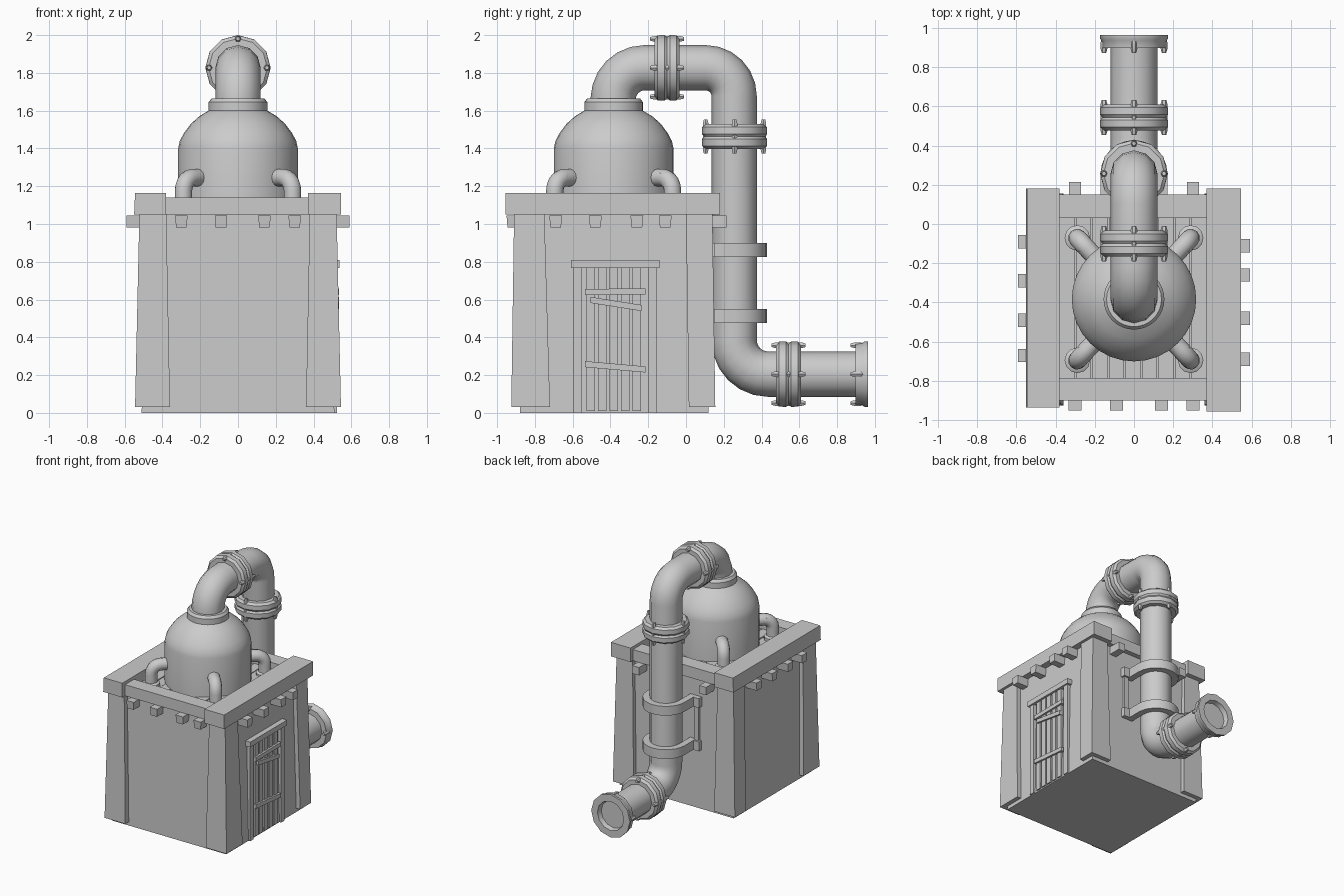
import bpy, bmesh, math, random
from mathutils import Vector as V

if "Cube" in bpy.data.objects:
    bpy.data.objects.remove(bpy.data.objects["Cube"])

random.seed(4)
grey = bpy.data.materials.new("plain_grey")
grey.diffuse_color = (0.6, 0.6, 0.6, 1)
grey.use_nodes = True
grey.node_tree.nodes["Principled BSDF"].inputs["Base Color"].default_value = grey.diffuse_color
smooth = []


def finish(name, bm, round_part=False):
    bmesh.ops.recalc_face_normals(bm, faces=bm.faces)
    me = bpy.data.meshes.new(name)
    bm.to_mesh(me)
    bm.free()
    me.materials.append(grey)
    ob = bpy.data.objects.new(name, me)
    bpy.context.collection.objects.link(ob)
    if round_part:
        smooth.append(ob)
    return ob


def skin(name, rings, caps=True, closed=True, round_part=True):
    """Join successive rings of points with quads."""
    bm = bmesh.new()
    vs = [[bm.verts.new(p) for p in r] for r in rings]
    n = len(rings[0])
    for a, b in zip(vs, vs[1:]):
        for i in range(n if closed else n - 1):
            j = (i + 1) % n
            bm.faces.new((a[i], a[j], b[j], b[i]))
    if caps:
        bm.faces.new(vs[0])
        bm.faces.new(vs[-1])
    return finish(name, bm, round_part)


def taper(name, low, high, z0, z1):
    """Box with separate bottom and top rectangles (x0, x1, y0, y1)."""
    rings = [[(r[0], r[2], z), (r[1], r[2], z), (r[1], r[3], z), (r[0], r[3], z)]
             for r, z in ((low, z0), (high, z1))]
    return skin(name, rings, round_part=False)


def box(name, x0, x1, y0, y1, z0, z1):
    return taper(name, (x0, x1, y0, y1), (x0, x1, y0, y1), z0, z1)


def lathe(name, profile, origin, axis, sides=12):
    """Turn (radius, height) points around an axis."""
    axis = V(axis)
    u = V((1, 0, 0)) if abs(axis.x) < 0.9 else V((0, 1, 0))
    v = axis.cross(u)
    angs = [math.tau * i / sides for i in range(sides)]
    return skin(name, [[V(origin) + axis * h + (u * math.cos(a) + v * math.sin(a)) * r
                        for a in angs] for r, h in profile])


def fillet(corners, radii, steps=6):
    """Path with right-angle corners rounded off."""
    pts = [V(c) for c in corners]
    out = [pts[0]]
    for p, q, s, r in zip(pts, pts[1:], pts[2:], radii):
        d1, d2 = (q - p).normalized(), (s - q).normalized()
        c = q - d1 * r + d2 * r
        for i in range(steps + 1):
            a = math.pi / 2 * i / steps
            out.append(c + (d1 * math.sin(a) - d2 * math.cos(a)) * r)
    return out + [pts[-1]]


def pipe(name, path, radius, side, sides=12):
    """Sweep a circle along a flat path; side is the normal of its plane."""
    rings = []
    for i, p in enumerate(path):
        t = (path[min(i + 1, len(path) - 1)] - path[max(i - 1, 0)]).normalized()
        w = t.cross(side)
        rings.append([p + (side * math.cos(math.tau * k / sides)
                           + w * math.sin(math.tau * k / sides)) * radius
                      for k in range(sides)])
    return skin(name, rings)


def bolts(name, origin, axis, h0, h1):
    axis = V(axis)
    u = V((1, 0, 0))
    v = axis.cross(u)
    for d in (u, v, -u, -v):
        lathe(name, [(0.011, h0), (0.017, h0 + 0.02), (0.017, h1 - 0.02), (0.011, h1)],
              V(origin) + d * 0.153, axis, 6)


# tapered building body and four corner posts
taper("building_walls", (-0.51, 0.51, -0.88, 0.12), (-0.49, 0.49, -0.87, 0.11), 0, 1.07)
for sx in (-1, 1):
    for low, high in (((-0.925, -0.72), (-0.91, -0.75)), ((0.015, 0.155), (0.0, 0.14))):
        xl, xh = sorted((sx * 0.545, sx * 0.36)), sorted((sx * 0.522, sx * 0.38))
        taper("corner_post", (*xl, *low), (*xh, *high), 0.03, 1.06)

# roof rim beams
taper("left_rim", (-0.55, -0.38, -0.935, 0.18), (-0.545, -0.38, -0.935, 0.18), 1.05, 1.165)
taper("right_rim", (0.37, 0.545, -0.955, 0.18), (0.37, 0.545, -0.955, 0.18), 1.05, 1.163)
box("front_rim", -0.39, 0.38, -0.90, -0.785, 1.05, 1.14)
box("back_rim", -0.39, 0.38, 0.03, 0.15, 1.05, 1.14)

# roof planks
for i in range(9):
    x = -0.38 + i * 0.084
    box("roof_plank", x, x + 0.078, -0.79, 0.035, 1.05, 1.08 + random.uniform(0, 0.012))

# beam ends poking out below the rim
for x in (-0.30, -0.09, 0.14, 0.30):
    taper("front_beam_end", (x - 0.028, x + 0.028, -0.945, -0.85),
          (x - 0.033, x + 0.033, -0.95, -0.85), 0.982, 1.046)
for x in (-0.30, 0.30):
    box("back_beam_end", x - 0.03, x + 0.03, 0.1, 0.215, 0.982, 1.046)
for sx, ys in ((1, (-0.69, -0.48, -0.26, -0.11)), (-1, (-0.67, -0.49, -0.29, -0.09))):
    for y in ys:
        x0, x1 = sorted((sx * 0.47, sx * 0.59))
        taper("side_beam_end", (x0, x1, y - 0.028, y + 0.028),
              (x0, x1, y - 0.034, y + 0.034), 0.982, 1.046)

# plank door on the right wall
for y in (-0.595, -0.20):
    box("door_jamb", 0.47, 0.525, y, y + 0.043, 0, 0.77)
box("door_lintel", 0.47, 0.537, -0.61, -0.14, 0.768, 0.81)
for i in range(5):
    y = -0.527 + i * 0.061
    box("door_plank", 0.47, 0.52, y, y + 0.045, 0.01, 0.768)
for ya, za, yb, zb in ((-0.535, 0.64, -0.215, 0.643), (-0.505, 0.598, -0.235, 0.555),
                       (-0.535, 0.258, -0.215, 0.23)):
    skin("door_crossbar", [[(x, ya, za - 0.016), (x, yb, zb - 0.016),
                            (x, yb, zb + 0.016), (x, ya, za + 0.016)]
                           for x in (0.50, 0.535)], round_part=False)

# boiler dome with collar
lathe("boiler", [(0.317, 1.06), (0.317, 1.40), (0.308, 1.44), (0.287, 1.48), (0.25, 1.53),
                 (0.205, 1.57), (0.155, 1.60), (0.155, 1.645), (0.14, 1.665), (0.1, 1.665)],
      (0, -0.383, 0), (0, 0, 1), 32)

# four small feed pipes on the boiler diagonals
for sx in (-1, 1):
    for sy in (-1, 1):
        d = V((sx, sy * 1.08, 0)).normalized()
        c = V((0, -0.383, 0))
        up = V((0, 0, 1))
        path = fillet([c + d * 0.28 + up * 1.245, c + d * 0.425 + up * 1.245,
                       c + d * 0.425 + up * 1.06], [0.07], 5)
        pipe("feed_pipe", path, 0.047, d.cross(up))
        lathe("feed_pipe_socket", [(0.04, 0.28), (0.063, 0.28), (0.063, 0.335),
                                   (0.055, 0.348), (0.04, 0.348)], c + up * 1.245, d)
        lathe("feed_pipe_base", [(0.065, 1.06), (0.065, 1.105), (0.05, 1.115)],
              c + d * 0.425, up)

# main pipe
path = fillet([(0, -0.385, 1.64), (0, -0.385, 1.827), (0, 0.255, 1.827),
               (0, 0.255, 0.205), (0, 0.90, 0.205)], [0.165, 0.15, 0.18])
pipe("main_pipe", path, 0.12, V((1, 0, 0)))

# double flanges with bolts
flange = [(0.11, -0.066), (0.155, -0.066), (0.172, -0.05), (0.173, -0.014), (0.163, 0),
          (0.173, 0.014), (0.172, 0.05), (0.155, 0.066), (0.11, 0.066)]
for o, ax in (((0, -0.1, 1.827), (0, 1, 0)), ((0, 0.257, 1.463), (0, 0, 1)),
              ((0, 0.543, 0.205), (0, 1, 0))):
    lathe("pipe_flange", flange, o, ax)
    bolts("flange_bolt", o, ax, -0.09, 0.09)

# open end flange
end = (0, 0, 0.205)
lathe("outlet_flange", [(0.11, 0.898), (0.163, 0.898), (0.166, 0.935), (0.173, 0.945),
                        (0.173, 0.963), (0.118, 0.963), (0.11, 0.925)], end, (0, 1, 0))
bolts("outlet_bolt", end, (0, 1, 0), 0.872, 0.945)

# wall clamps holding the vertical pipe
for z0 in (0.475, 0.825):
    z1 = z0 + 0.075
    pairs = [((0.17, 0.11), (0.118, 0.11))]
    for i in range(13):
        a = math.pi * i / 12
        pairs.append(tuple((r * math.cos(a), 0.258 + r * math.sin(a)) for r in (0.17, 0.118)))
    pairs.append(((-0.17, 0.11), (-0.118, 0.11)))
    skin("pipe_clamp", [[(*o, z0), (*o, z1), (*i, z1), (*i, z0)] for o, i in pairs])
    for sx in (-1, 1):
        x0, x1 = sorted((sx * 0.13, sx * 0.22))
        box("clamp_foot", x0, x1, 0.1, 0.15, z0, z1)
for sx in (-1, 1):
    x0, x1 = sorted((sx * 0.165, sx * 0.205))
    box("clamp_rail", x0, x1, 0.1, 0.135, 0.475, 0.90)

# smooth the round parts, keeping hard edges
for ob in smooth:
    ob.select_set(True)
bpy.context.view_layer.objects.active = smooth[0]
bpy.ops.object.shade_smooth_by_angle(angle=math.radians(35))
